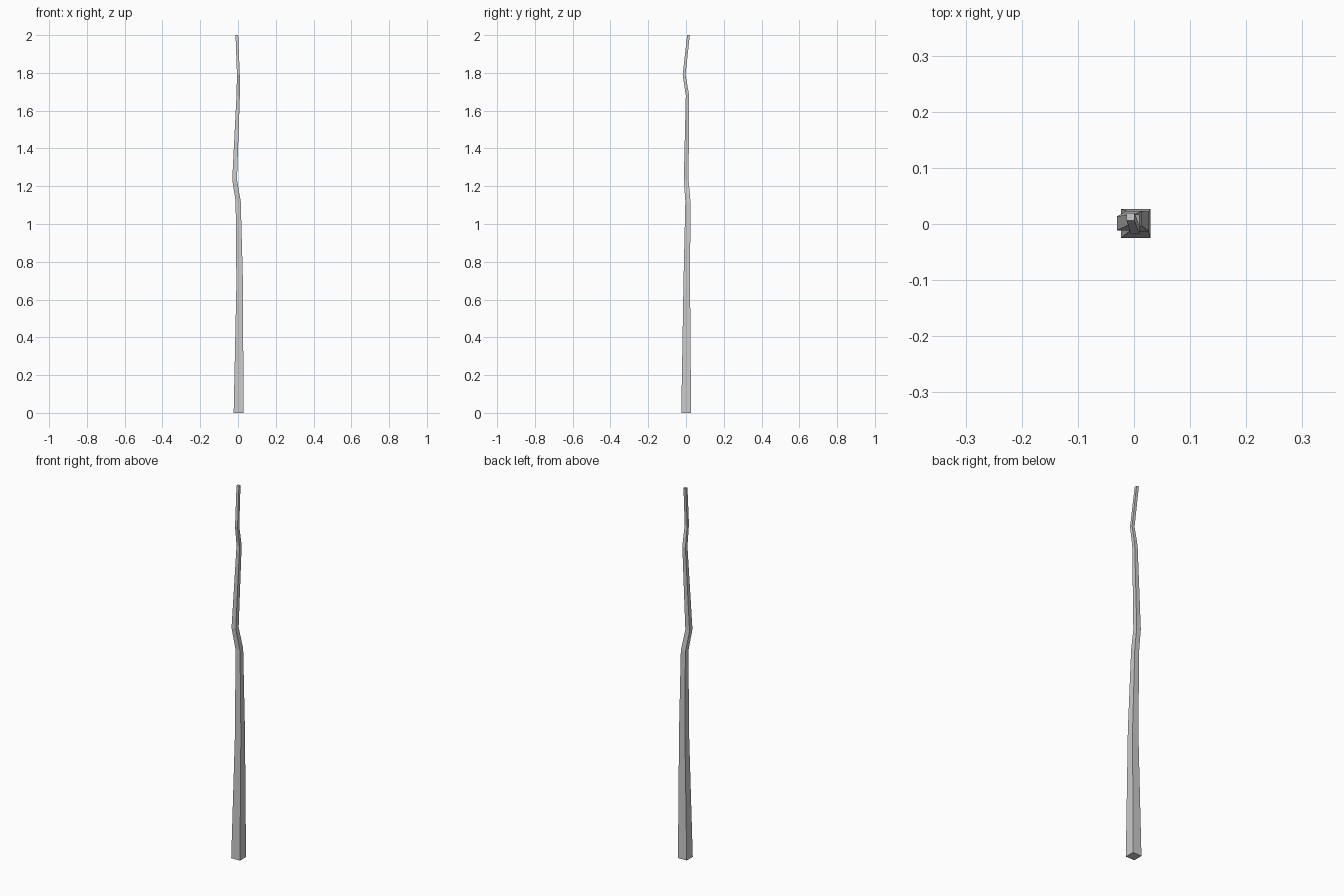
import bpy, bmesh

if "Cube" in bpy.data.objects:
    bpy.data.objects.remove(bpy.data.objects["Cube"])

# Square cross-sections along the crooked stick: centre x, centre y, height, width
sections = [
    (0.003, 0.001, 0.00, 0.052),
    (0.009, 0.004, 0.68, 0.035),
    (0.001, 0.010, 1.12, 0.027),
    (-0.018, 0.001, 1.235, 0.025),
    (0.001, 0.008, 1.68, 0.018),
    (0.002, -0.010, 1.79, 0.015),
    (-0.006, 0.013, 2.00, 0.014),
]
corners = [(-0.5, -0.5), (0.5, -0.5), (0.5, 0.5), (-0.5, 0.5)]

# Loft the sections into one tapering four-sided shaft
bm = bmesh.new()
rings = [[bm.verts.new((cx + u * w, cy + v * w, z)) for u, v in corners]
         for cx, cy, z, w in sections]
for low, high in zip(rings, rings[1:]):
    for i in range(4):
        j = (i + 1) % 4
        bm.faces.new((low[i], low[j], high[j], high[i]))

# End caps
bm.faces.new(rings[0][::-1])
bm.faces.new(rings[-1])

mesh = bpy.data.meshes.new("wooden_stick")
bm.to_mesh(mesh)
bm.free()
stick = bpy.data.objects.new("wooden_stick", mesh)
bpy.context.collection.objects.link(stick)
